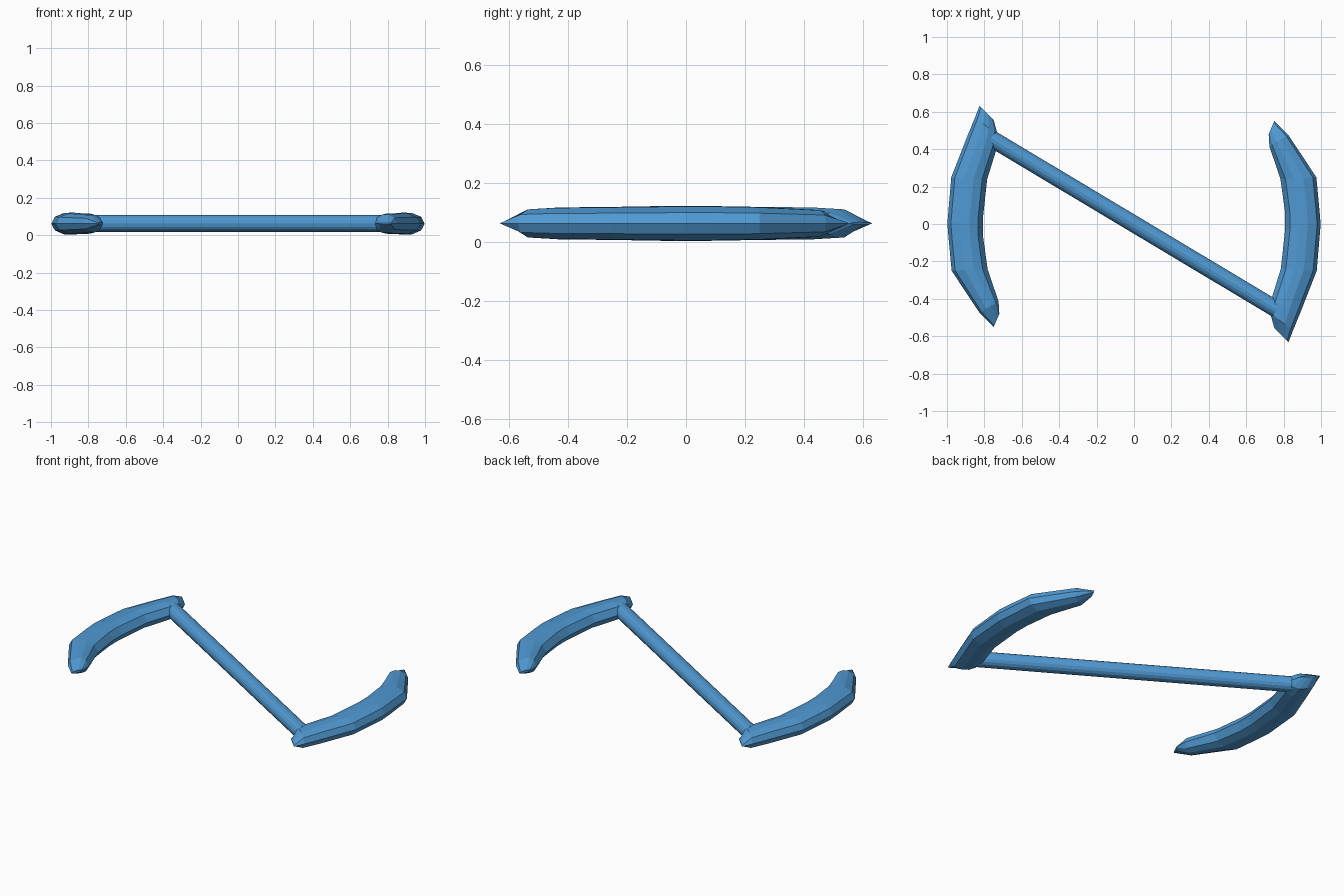
import bpy, bmesh, math
from mathutils import Vector

if "Cube" in bpy.data.objects:
    bpy.data.objects.remove(bpy.data.objects["Cube"])

ZC = 0.062   # mid height of the whole model

# Cross-section: (fraction of width from outer edge, height fraction)
SECTION = [(0, 0), (0.10, 0.62), (0.36, 0.97), (0.62, 1.0), (0.86, 0.72),
           (1, 0), (0.86, -0.72), (0.62, -1.0), (0.36, -0.97), (0.10, -0.62)]

# Stations along the curved bar: outer xy, inner xy, half height
STATIONS = [
    ((0.826, -0.632), (0.750, -0.555), 0.004),
    ((0.850, -0.570), (0.728, -0.475), 0.049),
    ((0.895, -0.460), (0.732, -0.410), 0.054),
    ((0.977, -0.250), (0.785, -0.240), 0.056),
    ((0.998, 0.000), (0.808, -0.030), 0.059),
    ((0.990, 0.090), (0.808, 0.060), 0.059),
    ((0.975, 0.250), (0.783, 0.240), 0.056),
    ((0.826, 0.475), (0.724, 0.415), 0.046),
    ((0.750, 0.550), (0.720, 0.480), 0.008),
]


def curved_bar(name, turn):
    bm = bmesh.new()
    rings = []
    for outer, inner, h in STATIONS:
        o, i = Vector(outer), Vector(inner)
        ring = []
        for u, v in SECTION:
            p = o.lerp(i, u)
            ring.append(bm.verts.new((p.x * turn, p.y * turn, ZC + h * v)))
        rings.append(ring)
    n = len(SECTION)
    for a, b in zip(rings, rings[1:]):
        for k in range(n):
            bm.faces.new((a[k], a[(k + 1) % n], b[(k + 1) % n], b[k]))
    bm.faces.new(rings[0])
    bm.faces.new(rings[-1])
    bmesh.ops.recalc_face_normals(bm, faces=bm.faces)
    mesh = bpy.data.meshes.new(name)
    bm.to_mesh(mesh)
    bm.free()
    ob = bpy.data.objects.new(name, mesh)
    bpy.context.collection.objects.link(ob)
    return ob


# Two curved end bars, related by a half turn about z
bars = [curved_bar("right_curved_bar", 1), curved_bar("left_curved_bar", -1)]

# Diagonal rod joining opposite ends of the bars
end = Vector((0.765, -0.458, 0))
bpy.ops.mesh.primitive_cylinder_add(
    vertices=16, radius=0.045, depth=2 * end.length, location=(0, 0, ZC),
    rotation=(0, math.pi / 2, math.atan2(end.y, end.x)))
rod = bpy.context.object
rod.name = "diagonal_rod"

# Blue finish
blue = bpy.data.materials.new("blue")
blue.diffuse_color = (0.08, 0.32, 0.65, 1)
blue.use_nodes = True
blue.node_tree.nodes["Principled BSDF"].inputs["Base Color"].default_value = blue.diffuse_color
for ob in bars + [rod]:
    ob.data.materials.append(blue)
